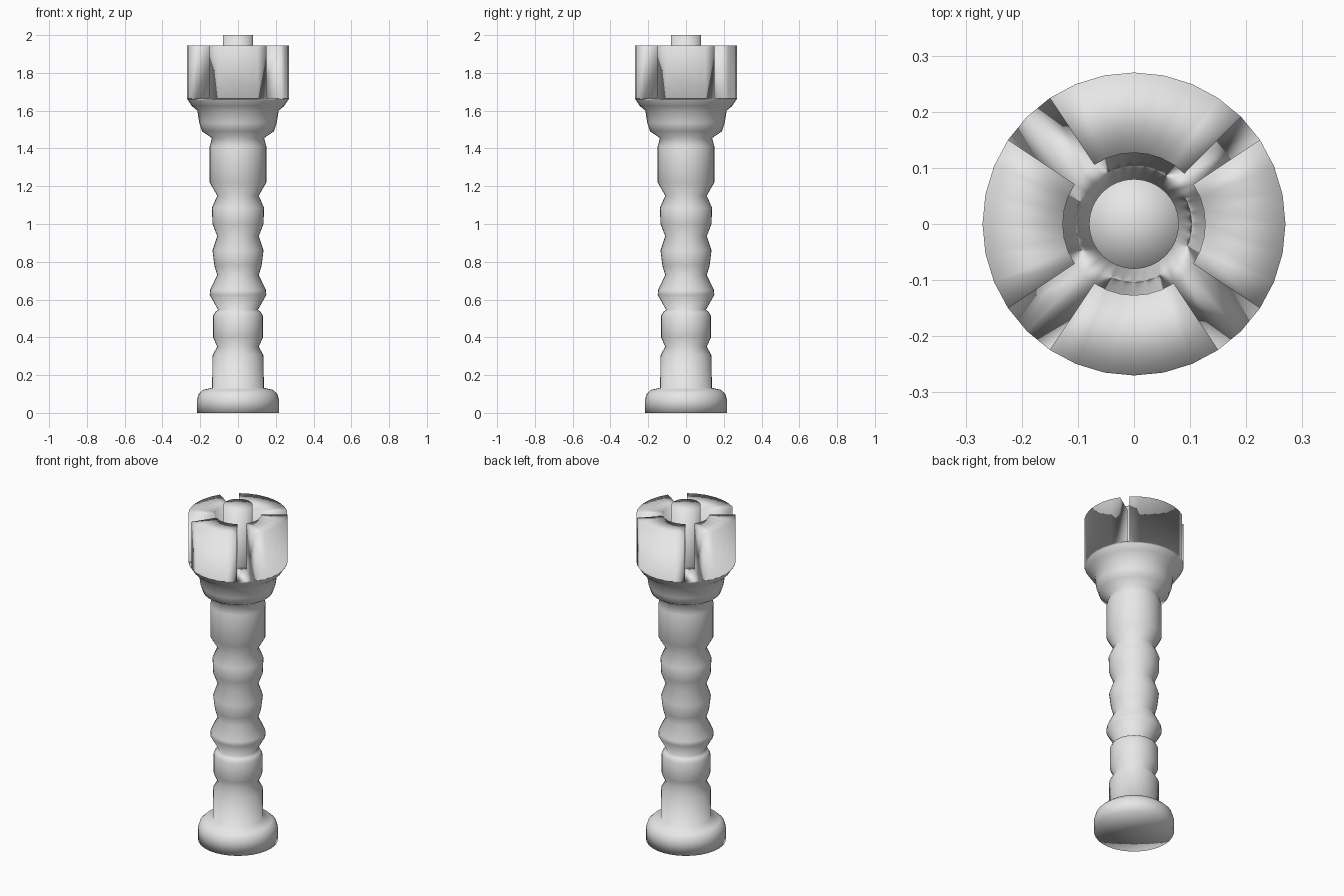
import bpy, bmesh, math
from mathutils import Matrix

SEGMENTS = 32
FLOOR, RIM, TIP = 1.665, 1.945, 2.0
STEP = 2 * math.pi / SEGMENTS

cube = bpy.data.objects.get("Cube")
if cube:
    bpy.data.objects.remove(cube, do_unlink=True)

stone = bpy.data.materials.new("light_grey")
stone.use_nodes = True
grey = (0.8, 0.8, 0.8, 1)
stone.diffuse_color = grey
stone.node_tree.nodes["Principled BSDF"].inputs["Base Color"].default_value = grey

# Turned profile as (radius, height): foot, beaded shaft, collar, head floor
profile = [
    (0, 0), (.217, 0), (.217, .07), (.208, .1), (.185, .122), (.137, .133),
    (.135, .305), (.11, .35), (.132, .40), (.132, .513), (.12, .535), (.105, .545),
    (.15, .625), (.148, .65), (.11, .73), (.125, .78), (.135, .86), (.11, .935),
    (.135, 1.0), (.138, 1.085), (.11, 1.15), (.15, 1.22), (.15, 1.41), (.138, 1.455),
    (.19, 1.49), (.205, 1.535), (.215, 1.6), (.245, 1.625), (.265, 1.655),
    (.27, FLOOR), (.127, FLOOR), (.08, FLOOR), (0, FLOOR),
]

bm = bmesh.new()
verts = [bm.verts.new((r, 0, z)) for r, z in profile]
edges = [bm.edges.new(pair) for pair in zip(verts, verts[1:])]
bmesh.ops.spin(bm, geom=verts + edges, cent=(0, 0, 0), axis=(0, 0, 1),
               angle=2 * math.pi, steps=SEGMENTS, use_merge=True)
bmesh.ops.remove_doubles(bm, verts=bm.verts, dist=.0005)
bmesh.ops.recalc_face_normals(bm, faces=bm.faces)


def floor_faces(inner, outer, sectors):
    """Head floor faces between two radii, limited to the given sectors."""
    found = []
    for face in bm.faces:
        c = face.calc_center_median()
        sector = int((math.atan2(c.y, c.x) % (2 * math.pi)) / STEP)
        if (all(abs(v.co.z - FLOOR) < .001 for v in face.verts)
                and inner < c.xy.length < outer and sector in sectors):
            found.append(face)
    return found


def raise_faces(faces, height):
    """Extrude a patch of the floor straight up."""
    geom = bmesh.ops.extrude_face_region(bm, geom=faces)["geom"]
    moved = [g for g in geom if isinstance(g, bmesh.types.BMVert)]
    bmesh.ops.translate(bm, verts=moved, vec=(0, 0, height - FLOOR))


# Four battlements; the slot at the back left is half as wide as the others
for quarter in range(4):
    first = quarter * 8 - (4 if quarter == 1 else 3)
    sectors = {s % SEGMENTS for s in range(first, quarter * 8 + 3)}
    raise_faces(floor_faces(.13, .27, sectors), RIM)

# Central knob
raise_faces(floor_faces(0, .08, set(range(SEGMENTS))), TIP)

bmesh.ops.recalc_face_normals(bm, faces=bm.faces)
for face in bm.faces:
    face.smooth = True

mesh = bpy.data.meshes.new("turned_tower")
bm.to_mesh(mesh)
bm.free()
mesh.materials.append(stone)
tower = bpy.data.objects.new("turned_tower", mesh)
bpy.context.collection.objects.link(tower)
